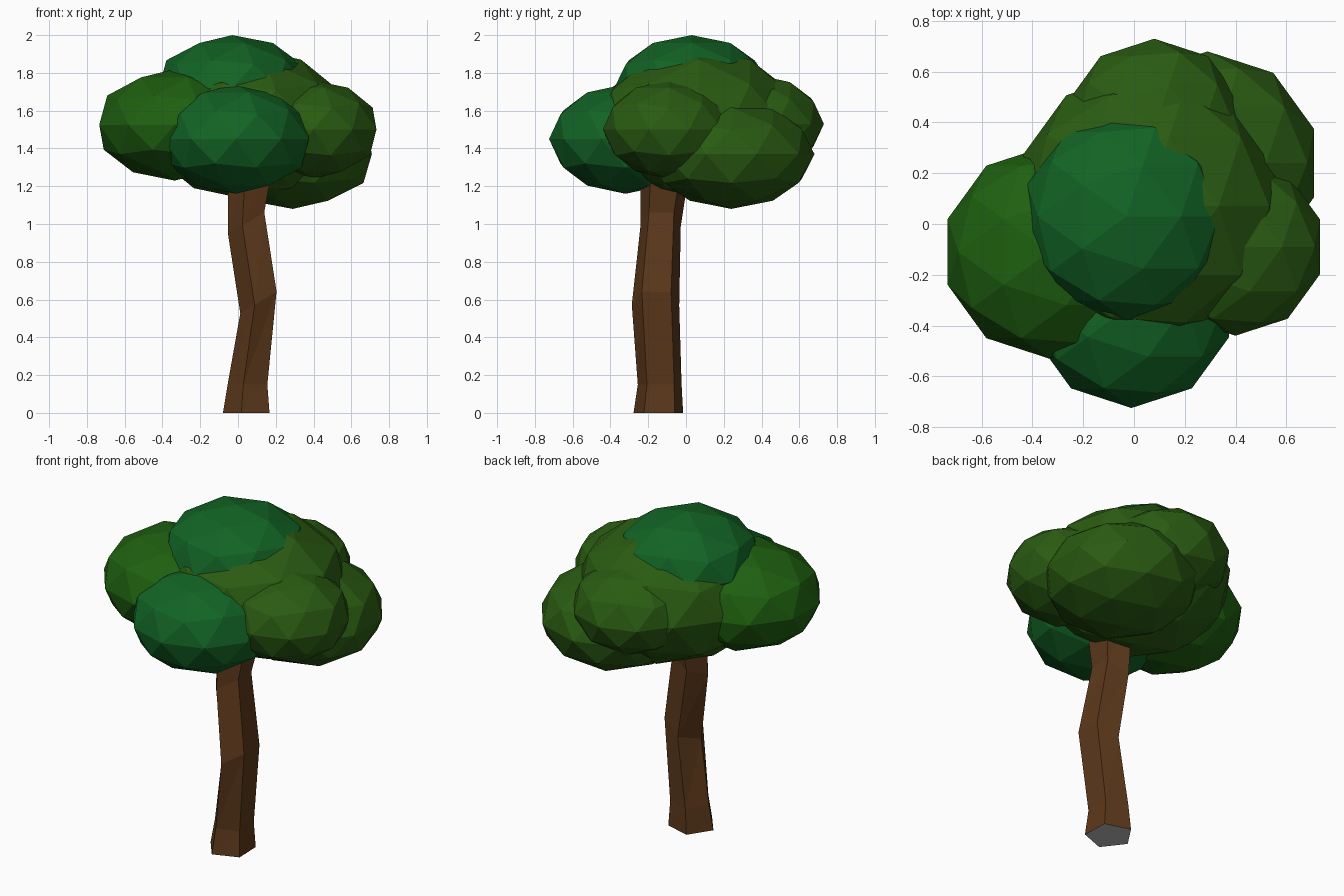
import bpy, bmesh
from math import sin, cos, radians

if "Cube" in bpy.data.objects:
    bpy.data.objects.remove(bpy.data.objects["Cube"])


def material(name, rgb):
    m = bpy.data.materials.new(name)
    m.diffuse_color = (*rgb, 1)
    m.use_nodes = True
    m.node_tree.nodes["Principled BSDF"].inputs["Base Color"].default_value = m.diffuse_color
    return m


dark = material("dark_green", (0.006, 0.125, 0.018))
mid = material("mid_green", (0.013, 0.115, 0.005))
olive = material("olive_green", (0.023, 0.105, 0.006))
bark = material("bark_brown", (0.107, 0.040, 0.011))
grey = material("cut_grey", (0.5, 0.5, 0.5))

# Foliage: flattened low-poly spheres (name, centre, radius, half height, colour)
clumps = [
    ("top_foliage", (-0.03, 0.03, 1.72), 0.41, 0.28, dark),
    ("front_foliage", (-0.01, -0.32, 1.45), 0.405, 0.29, dark),
    ("left_foliage", (-0.335, -0.11, 1.525), 0.42, 0.295, mid),
    ("centre_foliage", (0.05, 0.07, 1.53), 0.54, 0.40, olive),
    ("right_foliage", (0.40, -0.09, 1.50), 0.35, 0.26, olive),
    ("back_right_foliage", (0.29, 0.24, 1.37), 0.44, 0.29, olive),
    ("back_foliage", (0.08, 0.37, 1.53), 0.36, 0.26, olive),
]
for name, centre, radius, half_height, mat in clumps:
    bpy.ops.mesh.primitive_ico_sphere_add(subdivisions=2, radius=1, location=centre)
    ob = bpy.context.object
    ob.name = name
    ob.scale = (radius, radius, half_height)
    ob.data.materials.append(mat)

# Trunk: crooked five-sided column (x, y, z, x radius, y radius, tilt in x)
rings = [
    (0.055, -0.145, 0.00, 0.135, 0.138, 0.0),
    (0.060, -0.138, 0.15, 0.115, 0.122, 0.0),
    (0.117, -0.160, 0.59, 0.105, 0.132, 0.6),
    (0.052, -0.133, 1.01, 0.105, 0.112, 0.6),
    (0.080, -0.105, 1.35, 0.135, 0.142, 0.0),
]
bm = bmesh.new()
loops = []
for x, y, z, rx, ry, tilt in rings:
    loop = []
    for k in range(5):
        a = radians(38 + 72 * k)
        dx = rx * cos(a)
        loop.append(bm.verts.new((x + dx, y + ry * sin(a), z + tilt * dx)))
    loops.append(loop)
for lo, hi in zip(loops, loops[1:]):
    for k in range(5):
        n = (k + 1) % 5
        bm.faces.new((lo[k], lo[n], hi[n]))
        bm.faces.new((lo[k], hi[n], hi[k]))
bm.faces.new(loops[0][::-1]).material_index = 1
bm.faces.new(loops[-1])
mesh = bpy.data.meshes.new("trunk")
bm.to_mesh(mesh)
bm.free()
mesh.materials.append(bark)
mesh.materials.append(grey)
bpy.context.collection.objects.link(bpy.data.objects.new("trunk", mesh))
